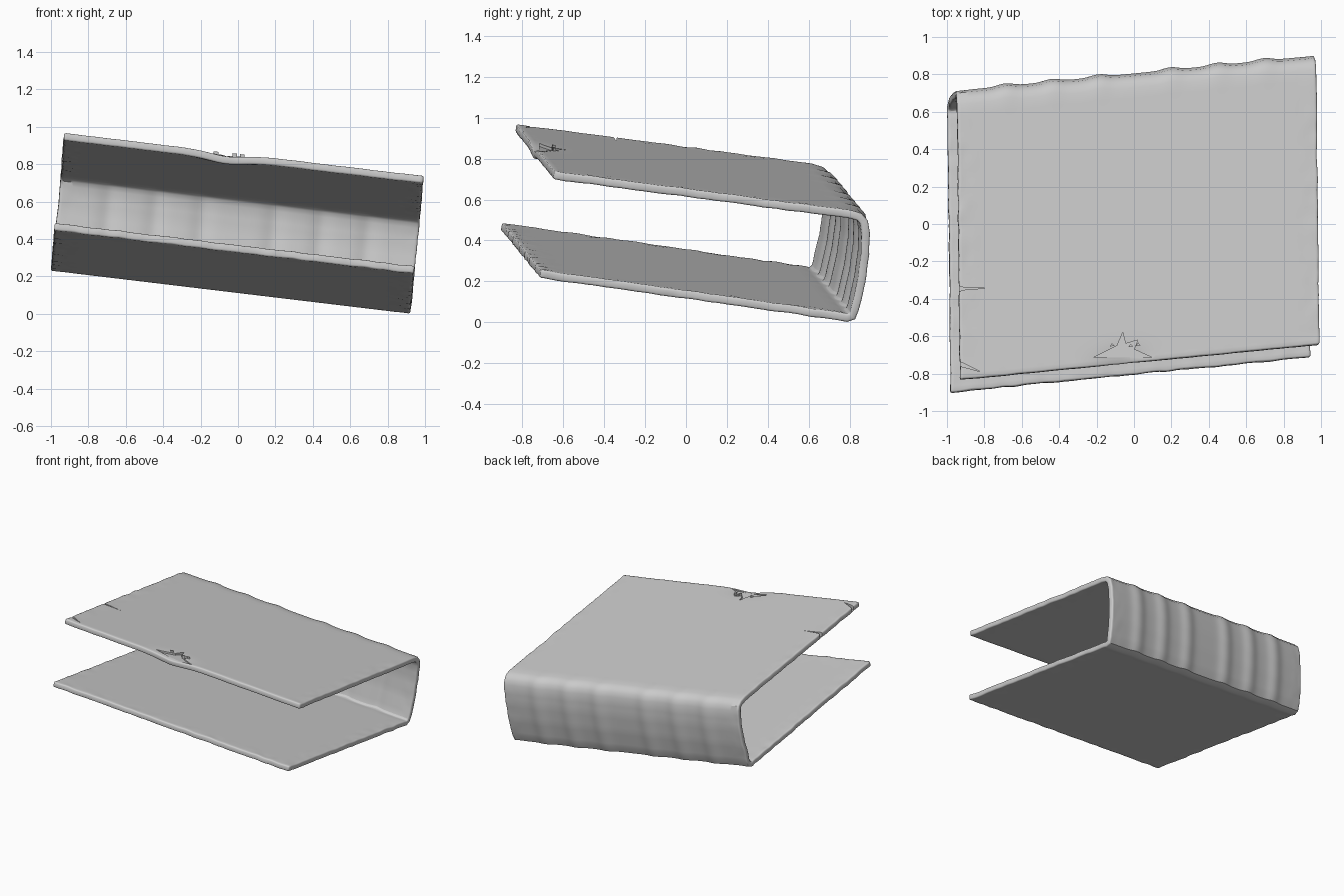
import bpy, bmesh, math, random
from mathutils import Vector, noise

if "Cube" in bpy.data.objects:
    bpy.data.objects.remove(bpy.data.objects["Cube"])

random.seed(4)
ALONG = Vector((-1.92, -0.188, 0.23))      # right end to left end of the spine
BANDS = (0.14, 0.27, 0.40, 0.60, 0.73, 0.86)
COLS = 110

# Cover cross-section (y, z) at the right end: lower board, spine, upper board
KEYS = [(-0.712, 0.236), (0.74, 0.030), (0.79, 0.021), (0.818, 0.030), (0.833, 0.065),
        (0.864, 0.20), (0.882, 0.33), (0.885, 0.43), (0.875, 0.49), (0.852, 0.514),
        (0.80, 0.527), (-0.645, 0.718)]


def resample(keys, step):
    pts = []
    for a, b in zip(keys, keys[1:]):
        n = max(1, round(math.dist(a, b) / step))
        pts += [(a[0] + (b[0] - a[0]) * i / n, a[1] + (b[1] - a[1]) * i / n) for i in range(n)]
    return pts + [keys[-1]]


def surface(y, z, t):
    """Point on the cover for a section point and fraction t along the spine."""
    p = Vector((0.918 + 0.003 * y + 0.102 * z, y, z)) + ALONG * t
    # raised bands round the spine
    wave = sum(math.exp(-((t - b) / 0.028) ** 2) for b in BANDS) - 0.4
    p.y += 0.014 * wave * min(1, max(0, (y - 0.74) / 0.08))
    # worn, uneven rim
    rim = max(0, 1 - min(t, 1 - t) / 0.06, 1 - (y + 0.71) / 0.1)
    p += noise.noise_vector(p * 14) * 0.005 * min(rim, 1)
    # crushed spot on the front edge of the upper board
    if z > 0.5:
        d = ((p.x + 0.06) / 0.13) ** 2 + ((y + 0.645) / 0.07) ** 2
        p.z -= 0.022 * math.exp(-d)
    return p


section = resample(KEYS, 0.03)
bm = bmesh.new()
grid = [[bm.verts.new(surface(y, z, c / COLS)) for y, z in section] for c in range(COLS + 1)]
for a, b in zip(grid, grid[1:]):
    for i in range(len(section) - 1):
        bm.faces.new((a[i], b[i], b[i + 1], a[i + 1]))
bmesh.ops.recalc_face_normals(bm, faces=bm.faces)
mesh = bpy.data.meshes.new("book_cover")
bm.to_mesh(mesh)
bm.free()
cover = bpy.data.objects.new("book_cover", mesh)
bpy.context.collection.objects.link(cover)

solid = cover.modifiers.new("board_thickness", 'SOLIDIFY')
solid.thickness = 0.04
solid.offset = 0
bev = cover.modifiers.new("worn_edges", 'BEVEL')
bev.width = 0.009
bev.segments = 2
bev.limit_method = 'ANGLE'
bev.angle_limit = math.radians(50)


def top_z(x, y):
    """Height of the upper board's outer face."""
    t = (0.975 - x) / 1.92
    return 0.718 + 0.23 * t - 0.132 * (y + 0.188 * t + 0.645) + 0.02


def prism(name, outline, low, high):
    b = bmesh.new()
    lo = [b.verts.new((x, y, top_z(x, y) + low)) for x, y in outline]
    hi = [b.verts.new((x, y, top_z(x, y) + high)) for x, y in outline]
    n = len(outline)
    b.faces.new(lo)
    b.faces.new(hi)
    for i in range(n):
        b.faces.new((lo[i], lo[(i + 1) % n], hi[(i + 1) % n], hi[i]))
    bmesh.ops.recalc_face_normals(b, faces=b.faces)
    me = bpy.data.meshes.new(name)
    b.to_mesh(me)
    b.free()
    ob = bpy.data.objects.new(name, me)
    bpy.context.collection.objects.link(ob)
    return ob


# Cracks and tears scored into the upper board
TEARS = {
    "front_crack": ([(-0.22, -0.715), (-0.09, -0.65), (-0.06, -0.58), (-0.045, -0.64),
                     (0.02, -0.62), (0.0, -0.67), (0.10, -0.715)], -0.016),
    "side_tear": ([(-0.99, -0.30), (-0.92, -0.338), (-0.78, -0.342), (-0.91, -0.352), (-0.99, -0.38)], -0.03),
    "corner_tear": ([(-0.97, -0.72), (-0.91, -0.745), (-0.82, -0.79), (-0.91, -0.765), (-0.97, -0.755)], -0.03),
}
for name, (outline, depth) in TEARS.items():
    cutter = prism(name + "_cutter", outline, depth, 0.08)
    cutter.hide_render = True
    cutter.hide_set(True)
    cutter.display_type = 'WIRE'
    cut = cover.modifiers.new(name, 'BOOLEAN')
    cut.operation = 'DIFFERENCE'
    cut.solver = 'EXACT'
    cut.object = cutter

# Loose splinters standing up at the crack
for i, x in enumerate((-0.13, -0.03, 0.01)):
    y = -0.66 + 0.02 * random.random()
    prism(f"splinter_{i + 1}", [(x, y), (x + 0.025, y + 0.004), (x + 0.012, y + 0.018)], -0.03, 0.012)

# Smooth shading with crisp edges
bpy.ops.object.select_all(action='DESELECT')
cover.select_set(True)
bpy.context.view_layer.objects.active = cover
bpy.ops.object.shade_smooth_by_angle(angle=math.radians(35))
